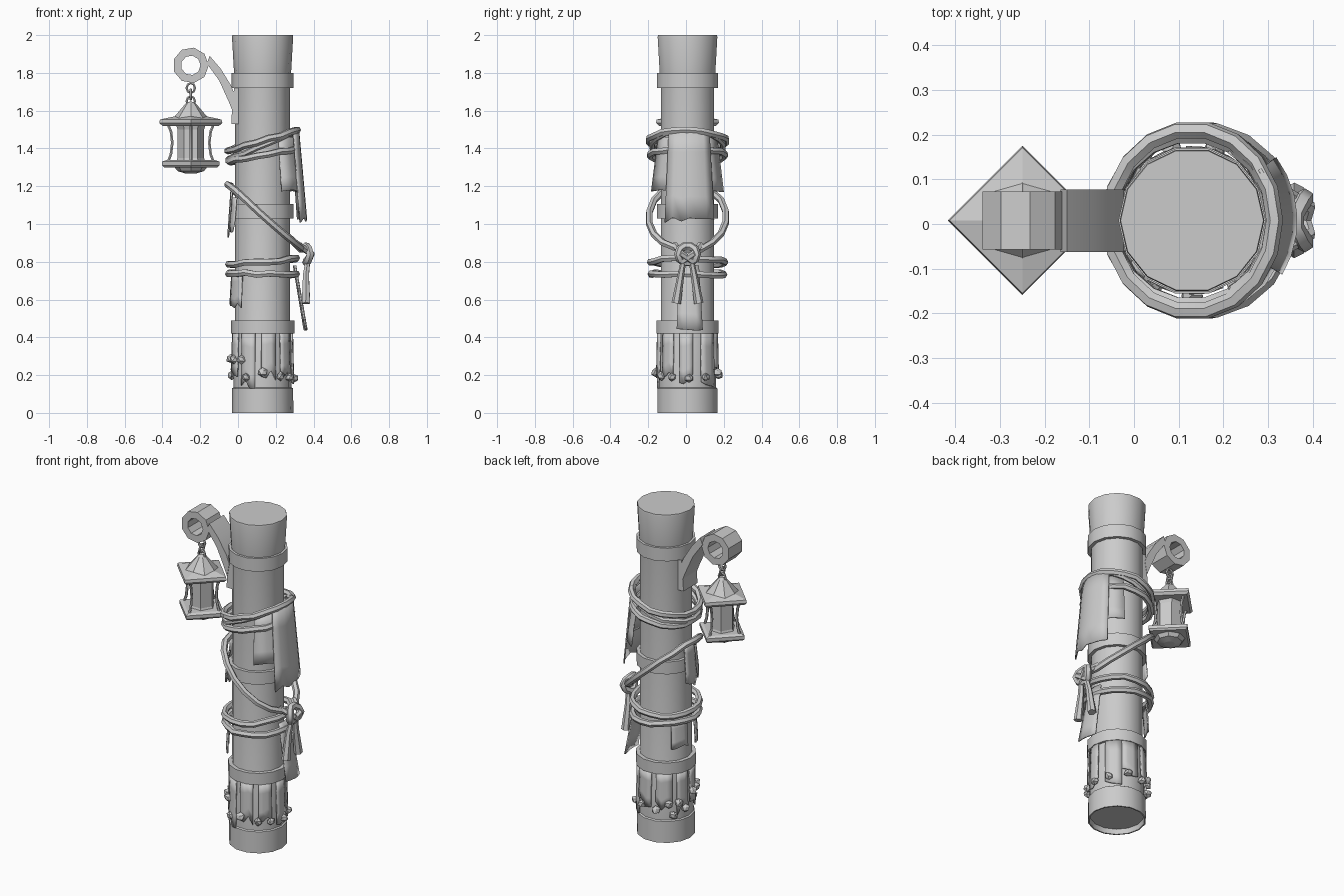
import bpy, bmesh, math, random
from mathutils import Matrix, Vector

random.seed(4)
if "Cube" in bpy.data.objects:
    bpy.data.objects.remove(bpy.data.objects["Cube"], do_unlink=True)

grey = bpy.data.materials.new("plain grey")
grey.use_nodes = True
grey.diffuse_color = (0.6, 0.6, 0.6, 1)
grey.node_tree.nodes["Principled BSDF"].inputs["Base Color"].default_value = (0.6, 0.6, 0.6, 1)

AXIS = Vector((0.13, 0.008, 0))      # centre line of the post
LAMP = Vector((-0.25, 0.008, 0))     # centre line of the lantern


def finish(ob, angle=35):
    bpy.ops.object.select_all(action='DESELECT')
    ob.select_set(True)
    bpy.context.view_layer.objects.active = ob
    if ob.type == 'CURVE':
        bpy.ops.object.convert(target='MESH')
        ob = bpy.context.object
    ob.data.materials.clear()
    ob.data.materials.append(grey)
    bpy.ops.object.shade_smooth_by_angle(angle=math.radians(angle))
    return ob


def from_bmesh(name, bm, angle=35):
    bmesh.ops.remove_doubles(bm, verts=bm.verts, dist=1e-5)
    bmesh.ops.recalc_face_normals(bm, faces=bm.faces)
    me = bpy.data.meshes.new(name)
    bm.to_mesh(me)
    bm.free()
    ob = bpy.data.objects.new(name, me)
    bpy.context.collection.objects.link(ob)
    return finish(ob, angle)


def lathe(name, profile, centre, sides, closed=False, matrix=None, angle=35):
    """Spin (radius, height) points about a vertical line."""
    bm = bmesh.new()
    rings = []
    for i in range(sides):
        a = math.tau * i / sides
        rings.append([bm.verts.new((r * math.cos(a), r * math.sin(a), z)) for r, z in profile])
    count = len(profile)
    for i in range(sides):
        p, q = rings[i], rings[(i + 1) % sides]
        for j in range(count if closed else count - 1):
            k = (j + 1) % count
            bm.faces.new((p[j], q[j], q[k], p[k]))
    if matrix:
        bm.transform(matrix)
    bm.transform(Matrix.Translation(centre))
    bmesh.ops.dissolve_degenerate(bm, dist=1e-6, edges=bm.edges)
    return from_bmesh(name, bm, angle)


def tube(name, points, radius, cyclic=False, radii=None):
    cu = bpy.data.curves.new(name, 'CURVE')
    cu.dimensions = '3D'
    cu.bevel_depth = radius
    cu.bevel_resolution = 1
    cu.use_fill_caps = True
    sp = cu.splines.new('POLY')
    sp.points.add(len(points) - 1)
    for i, p in enumerate(points):
        sp.points[i].co = (*p, 1)
        if radii:
            sp.points[i].radius = radii[i]
    sp.use_cyclic_u = cyclic
    ob = bpy.data.objects.new(name, cu)
    bpy.context.collection.objects.link(ob)
    return finish(ob, 50)


def rope_loop(name, rx, ry, z, tilt, shift=0, radius=0.019, sides=18):
    """A tilted rope turn round the post; tilt raises its +x side."""
    pts = []
    for i in range(sides):
        a = math.tau * i / sides
        c, s = math.cos(a), math.sin(a)
        pts.append(AXIS + Vector((shift + rx * c, ry * s, z + tilt * c + random.uniform(-.006, .006))))
    return tube(name, pts, radius, True)


def cloth(name, mid, half, top, bottom, r_top, r_bottom, rag=0.015, cols=6, thick=0.008):
    """A hanging strip bent round the post, with a ragged hem."""
    bm = bmesh.new()
    rows = 4
    hem = [random.uniform(-rag, rag) for _ in range(cols + 1)]
    grid = []
    for j in range(rows + 1):
        t = j / rows
        r = r_top + (r_bottom - r_top) * t
        line = []
        for i in range(cols + 1):
            a = math.radians(mid + half * (2 * i / cols - 1))
            z = top + (bottom + hem[i] - top) * t
            line.append(bm.verts.new(AXIS + Vector((r * math.cos(a), r * math.sin(a), z))))
        grid.append(line)
    for j in range(rows):
        for i in range(cols):
            bm.faces.new((grid[j][i], grid[j + 1][i], grid[j + 1][i + 1], grid[j][i + 1]))
    ob = from_bmesh(name, bm)
    mod = ob.modifiers.new("thickness", 'SOLIDIFY')
    mod.thickness = thick
    mod.offset = 0
    return ob


def plate(name, outline, y0, y1):
    """Extrude an x-z outline along y."""
    bm = bmesh.new()
    face = bm.faces.new([bm.verts.new((x, y0, z)) for x, z in outline])
    new = bmesh.ops.extrude_face_region(bm, geom=[face])["geom"]
    bmesh.ops.translate(bm, vec=(0, y1 - y0, 0), verts=[v for v in new if isinstance(v, bmesh.types.BMVert)])
    return from_bmesh(name, bm, 25)


# Post with a foot, a slim shaft and a flared head
lathe("post", [(0, .03), (.15, .03), (.155, 0), (.163, 0), (.162, .13), (.154, .135), (.154, .42),
               (.145, .46), (.145, 1.75), (.151, 1.8), (.162, 1.99), (.16, 2), (0, 2)], AXIS, 14)
for label, z0, z1, r in (("lower", .42, .49, .168), ("middle", 1.03, 1.105, .165), ("upper", 1.72, 1.8, .165)):
    lathe(label + "_band", [(.14, z0), (r, z0), (r, z1), (.14, z1)], AXIS, 14, True)

# Split bark strips above the foot
for i in range(9):
    cloth("bark_strip", i * 40 + random.uniform(-5, 5), random.uniform(12, 18), .42,
          random.uniform(.14, .24), .158, .163, .03, 3)

# Pebble studs round the foot: angle, height
for a, z in ((-122, .19), (-90, .215), (-55, .195), (-30, .19), (3, .185), (35, .19), (72, .215),
             (205, .285), (228, .285), (105, .2), (130, .24), (150, .24), (185, .285), (140, .17), (165, .2)):
    bm = bmesh.new()
    bmesh.ops.create_icosphere(bm, subdivisions=1, radius=.025)
    for v in bm.verts:
        v.co *= random.uniform(.8, 1.15)
    t = math.radians(a)
    bm.transform(Matrix.Translation(AXIS + Vector((.168 * math.cos(t), .168 * math.sin(t), z))))
    from_bmesh("stud", bm, 10)

# Rope turns
rope_loop("upper_rope_high", .185, .205, 1.44, .055)
rope_loop("upper_rope_low", .18, .2, 1.365, .035)
rope_loop("upper_rope_cross", .182, .19, 1.415, .075, radius=.016)
rope_loop("sling_rope", .2, .205, 1.035, -.175, .015)
rope_loop("lower_rope_high", .18, .2, .8, .015)
rope_loop("lower_rope_low", .18, .195, .735, -.005)

# Knot with two hanging tails
KNOT = AXIS + Vector((.24, 0, .84))
tube("knot_ring", [KNOT + Vector((.012 * math.cos(2 * a), .05 * math.cos(a), .045 * math.sin(a)))
                   for a in [math.tau * i / 10 for i in range(10)]], .022, True)
for side in (-1, 1):
    tube("knot_strand", [KNOT + Vector((-.05, side * .07, .05)), KNOT + Vector((.02, side * .03, .0)),
                         KNOT + Vector((.0, -side * .03, -.04))], .018)
    tube("knot_tail", [KNOT + Vector((0, side * .02, -.03)), KNOT + Vector((-.01, side * .035, -.11)),
                       KNOT + Vector((-.01, side * .06, -.26))], .02, radii=[.7, .9, 1.25])

# Cloths tucked under the ropes
cloth("wide_cloth", 0, 62, 1.46, 1.18, .175, .215)
cloth("long_cloth", 3, 34, 1.5, 1.02, .19, .232)
cloth("tail_cloth", 3, 17, .78, .435, .175, .235, .01, 4)
cloth("left_cloth", 178, 15, 1.2, .95, .165, .182, .03, 4)
cloth("left_cloth_narrow", 205, 9, 1.14, .98, .165, .18, .03, 3)
cloth("back_strip", 152, 17, .74, .58, .165, .175, .015, 4)
cloth("front_strip", 212, 18, .74, .57, .165, .175, .015, 4)

# Bracket: wall block, curved arm and rolled end
plate("bracket_block", [(-.035, 1.53), (.03, 1.53), (.045, 1.75), (-.02, 1.72), (-.03, 1.66)], -.06, .075)
plate("bracket_arm", [(-.165, 1.85), (-.15, 1.89), (-.09, 1.82), (-.035, 1.73), (-.015, 1.68),
                      (-.03, 1.6), (-.05, 1.65), (-.1, 1.76)], -.063, .077)
lathe("bracket_roll", [(.052, -.065), (.095, -.065), (.095, .065), (.052, .065)], LAMP + Vector((0, 0, 1.84)),
      9, True, Matrix.Rotation(math.pi / 2, 4, 'X'), 20)

# Chain links, turned in alternate directions
for i, z in enumerate((1.72, 1.685, 1.65)):
    turn = Matrix.Rotation(math.pi / 2 * i, 3, 'Z')
    tube("chain_link", [LAMP + Vector((0, 0, z)) + turn @ Vector((.022 * math.cos(a), 0, .026 * math.sin(a)))
                        for a in [math.tau * k / 8 for k in range(8)]], .007, True)

# Lantern
lathe("lantern_roof", [(0, 1.52), (.15, 1.52), (.167, 1.535), (.163, 1.553), (.085, 1.57), (.03, 1.635),
                       (0, 1.645)], LAMP, 4, angle=10)
lathe("lantern_cap", [(.1, 1.55), (.075, 1.58), (.025, 1.64), (0, 1.65)], LAMP, 8, angle=15)
lathe("lantern_glass", [(0, 1.33), (.078, 1.33), (.07, 1.35), (.07, 1.5), (.08, 1.53), (0, 1.53)], LAMP, 6, angle=15)
lathe("lantern_base", [(0, 1.3), (.14, 1.3), (.152, 1.31), (.152, 1.33), (.13, 1.338), (0, 1.34)], LAMP, 4, angle=10)
lathe("lantern_bowl", [(.09, 1.305), (.07, 1.28), (.03, 1.268), (0, 1.267)], LAMP, 8, angle=15)
for k in range(4):
    turn = Matrix.Rotation(math.pi / 2 * k, 3, 'Z')
    tube("lantern_post", [LAMP + turn @ Vector((r, 0, z)) for r, z in
                          ((.12, 1.33), (.105, 1.37), (.098, 1.43), (.105, 1.49), (.122, 1.53))], .008)
